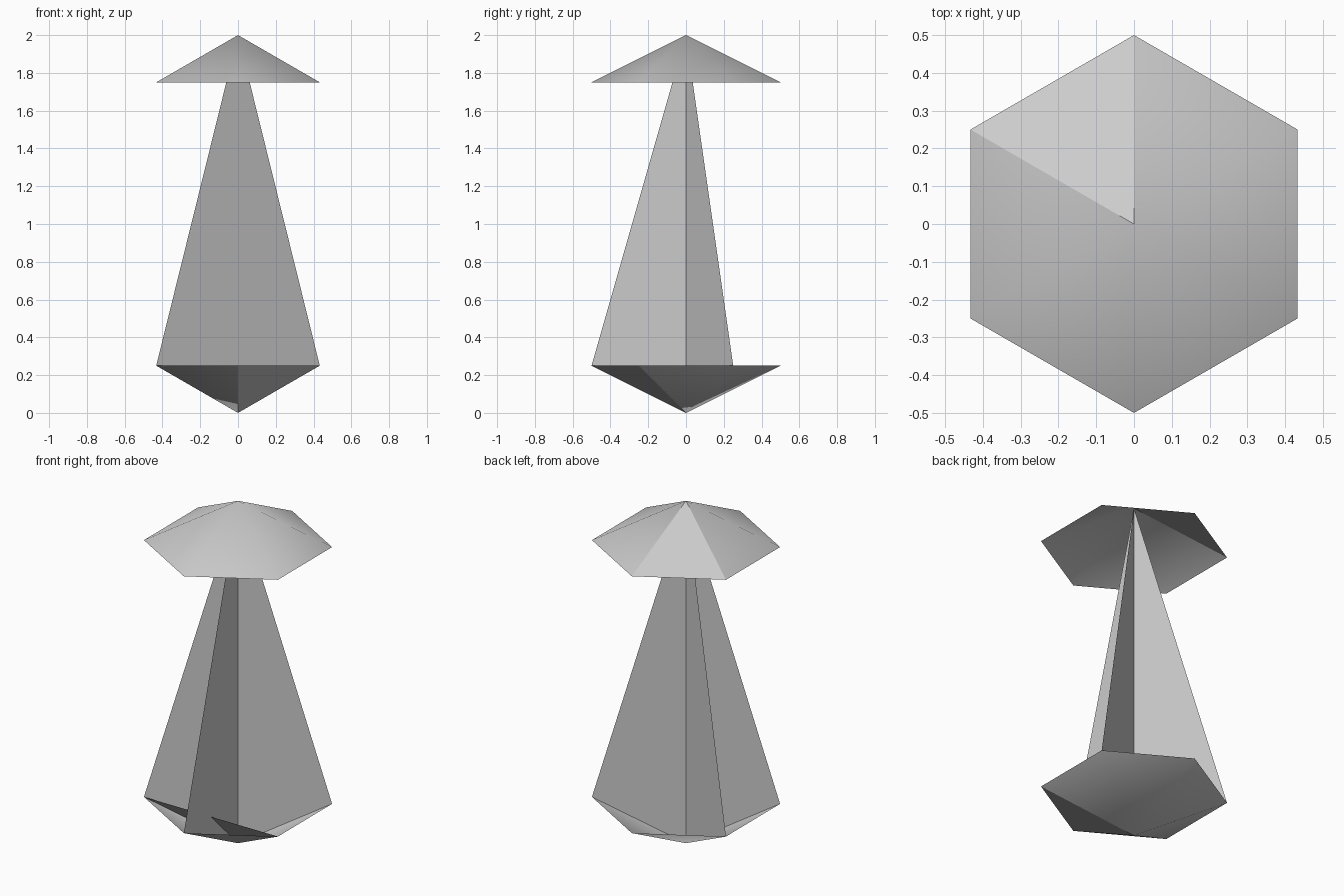
import bpy
import math
from mathutils import Vector

cube = bpy.data.objects.get("Cube")
if cube:
    bpy.data.objects.remove(cube, do_unlink=True)

RADIUS, RIM_LOW, RIM_HIGH, HEIGHT = 0.5, 0.25, 1.75, 2.0
FOOT, TIP = Vector((0, 0, 0)), Vector((0, 0, HEIGHT))

grey = bpy.data.materials.new("plain_grey")
grey.use_nodes = True
colour = (0.6, 0.6, 0.6, 1)
grey.diffuse_color = colour
grey.node_tree.nodes["Principled BSDF"].inputs["Base Color"].default_value = colour


def corner(i, z):
    """Hexagon corner i, counted anticlockwise from the front (-y)."""
    a = math.radians(60 * i - 90)
    return Vector((RADIUS * math.cos(a), RADIUS * math.sin(a), z))


def make(name, verts, faces):
    mesh = bpy.data.meshes.new(name)
    mesh.from_pydata(verts, [], faces)
    mesh.materials.append(grey)
    obj = bpy.data.objects.new(name, mesh)
    bpy.context.collection.objects.link(obj)
    return obj


def open_cone(name, apex, rim_z, flat_side):
    """Open six-sided cone, smooth except for one flat side."""
    verts = [corner(i, rim_z) for i in range(6)] + [apex]
    faces = [(i, (i + 1) % 6, 6) for i in range(6)]
    if apex.z < rim_z:
        faces = [f[::-1] for f in faces]
    obj = make(name, verts, faces)
    for i, face in enumerate(obj.data.polygons):
        face.use_smooth = i != flat_side


# Canopy and bowl
open_cone("canopy", TIP, RIM_HIGH, 3)
open_cone("bowl", FOOT, RIM_LOW, 0)

# Upright fins running from the foot out to the bowl rim and up to the tip
for label, i in (("front", 0), ("back_left", 2), ("back_right", 4), ("front_right", 5)):
    make("fin_" + label, [FOOT, corner(i, RIM_LOW), TIP], [(0, 1, 2)])

# Sloping web inside the bowl, behind its front corner
make("bowl_web", [corner(5, RIM_LOW), FOOT, corner(1, RIM_LOW)], [(0, 1, 2)])
